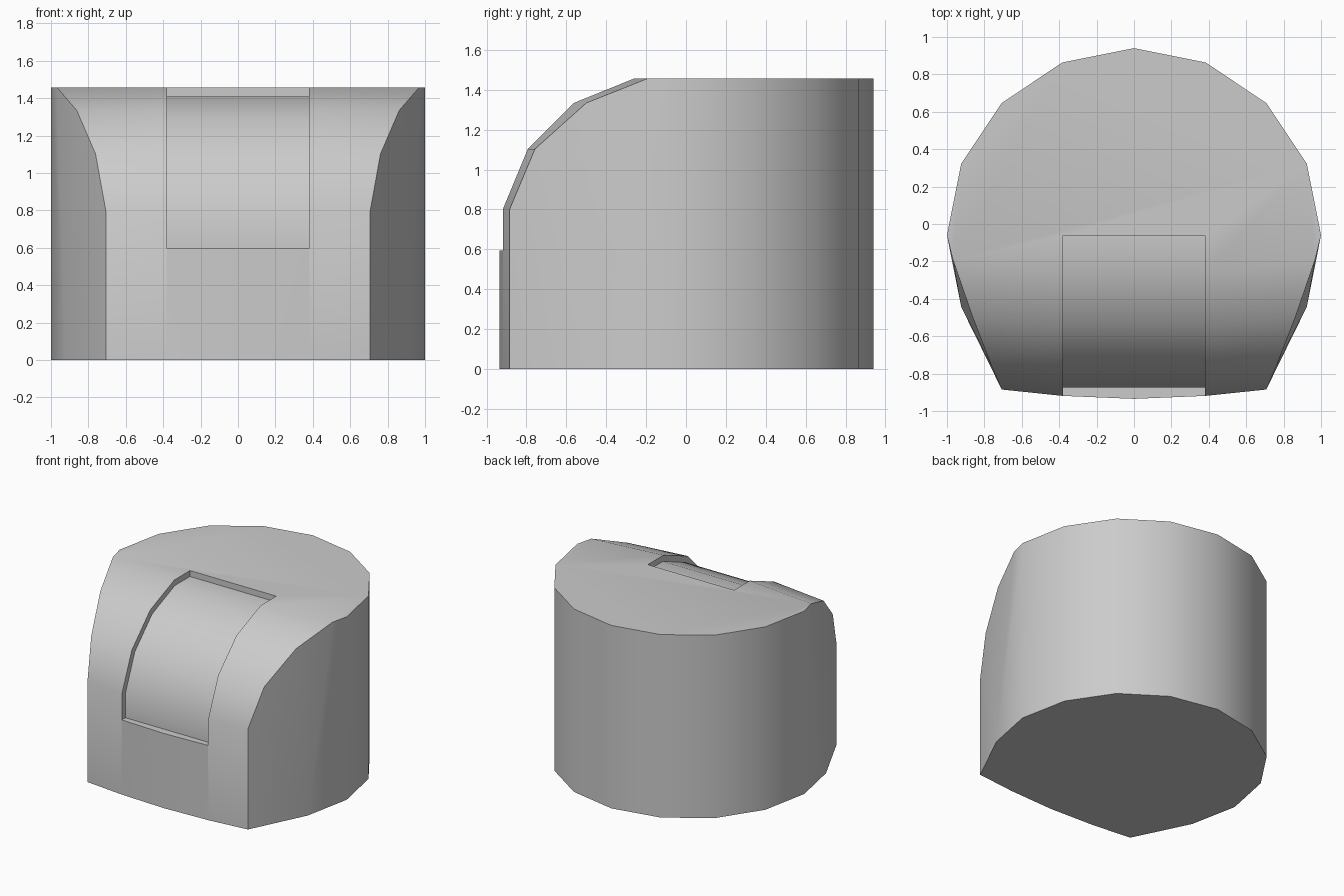
import bpy, bmesh
from math import cos, sin, radians

if "Cube" in bpy.data.objects:
    bpy.data.objects.remove(bpy.data.objects["Cube"])


def make_object(name, bm):
    bmesh.ops.recalc_face_normals(bm, faces=bm.faces)
    me = bpy.data.meshes.new(name)
    bm.to_mesh(me)
    bm.free()
    ob = bpy.data.objects.new(name, me)
    bpy.context.collection.objects.link(ob)
    return ob


def arc(radius):
    # rounded front shoulder in (y, z): part of a 16-sided circle
    return [(-0.10 - radius * cos(radians(11.25 + 22.5 * k)),
             0.636 + radius * sin(radians(11.25 + 22.5 * k))) for k in range(4)]


H = 1.457
bm = bmesh.new()

# Front surface: rows going up, bowed slightly forward in plan
outer = arc(0.84)
rows_yz = [(outer[0][0], 0.0)] + outer[:3] + [(outer[3][0], H)]
corners = [(0.707, -0.885), (0.707, -0.885), (0.762, -0.758),
           (0.862, -0.50), (0.968, -0.192)]
rows = []
for (y, z), (cx, cy) in zip(rows_yz, corners):
    pts = [(-cx, cy), (-0.383, y + 0.005), (0, y - 0.011), (0.383, y + 0.005), (cx, cy)]
    rows.append([bm.verts.new((px, py, z)) for px, py in pts])
for a, b in zip(rows, rows[1:]):
    for i in range(4):
        bm.faces.new((a[i], a[i + 1], b[i + 1], b[i]))

# Round back wall: half of a 16-sided cylinder
ring = [(cos(radians(22.5 * k)), -0.06 + sin(radians(22.5 * k))) for k in range(9)]
low = [bm.verts.new((x, y, 0)) for x, y in ring]
high = [bm.verts.new((x, y, H)) for x, y in ring]
for i in range(8):
    bm.faces.new((low[i], low[i + 1], high[i + 1], high[i]))

# Cheeks joining the front edge to the back wall
cheek = []
for s, col, k in ((1, 4, 0), (-1, 0, 8)):
    c = bm.verts.new((s * 0.924, -0.443, 0))
    cheek.append(c)
    edge = [r[col] for r in rows] + [high[k], low[k]]
    for p, q in zip(edge, edge[1:]):
        bm.faces.new((c, p, q))

# Flat top and base
bm.faces.new(rows[-1] + high)
bm.faces.new(rows[0] + [cheek[0]] + low + [cheek[1]])
body = make_object("rounded_block", bm)

# Recessed panel cutter following the front shoulder
inner = arc(0.789)
profile = [(inner[0][0], 0.595)] + inner + [(-0.062, inner[3][1]), (-0.062, 1.8),
                                            (-1.3, 1.8), (-1.3, 0.595)]
bm = bmesh.new()
face = bm.faces.new([bm.verts.new((-0.38, y, z)) for y, z in profile])
ext = bmesh.ops.extrude_face_region(bm, geom=[face])
bmesh.ops.translate(bm, vec=(0.76, 0, 0),
                    verts=[g for g in ext["geom"] if isinstance(g, bmesh.types.BMVert)])
cutter = make_object("panel_cutter", bm)
cutter.hide_render = True

mod = body.modifiers.new("panel_recess", "BOOLEAN")
mod.operation = "DIFFERENCE"
mod.solver = "EXACT"
mod.object = cutter
bpy.ops.object.select_all(action="DESELECT")
body.select_set(True)
bpy.context.view_layer.objects.active = body
bpy.ops.object.modifier_apply(modifier=mod.name)
bpy.data.objects.remove(cutter)
bpy.ops.object.shade_smooth_by_angle(angle=radians(30))
